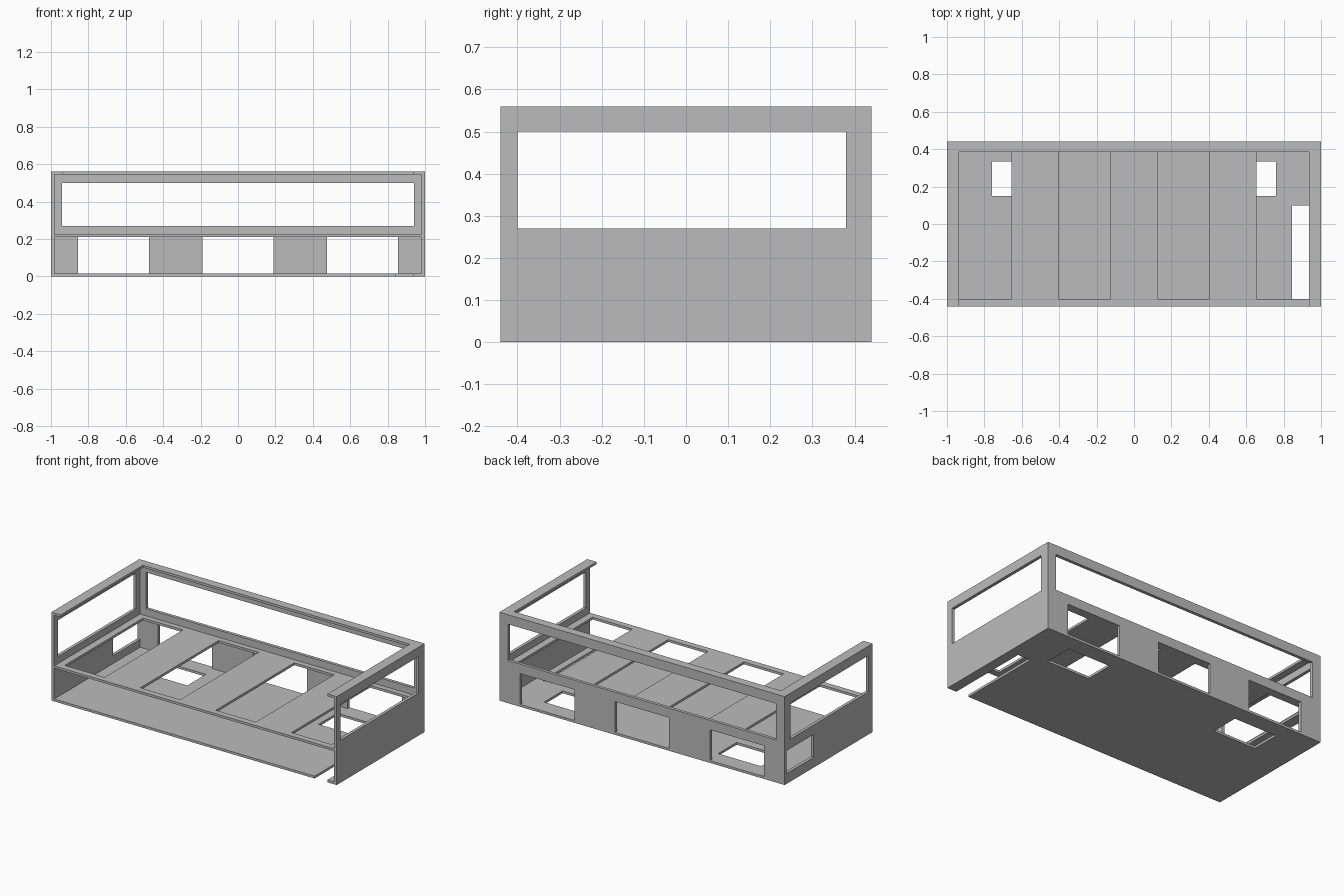
import bpy, bmesh
from mathutils import Vector

cube = bpy.data.objects.get("Cube")
if cube:
    bpy.data.objects.remove(cube, do_unlink=True)

grey = bpy.data.materials.new("plain grey")
grey.use_nodes = True
COLOUR = (0.5, 0.5, 0.5, 1)
grey.diffuse_color = COLOUR
grey.node_tree.nodes["Principled BSDF"].inputs["Base Color"].default_value = COLOUR

W, D, H, T = 1.0, 0.44, 0.56, 0.02   # half width, half depth, height, wall
IN = W - T                           # inner half width
BACK = D - T                         # inner face of the back wall
SHEET = 0.015                        # thickness of the horizontal boards


def board(name, u, v, holes, start, thick, axis):
    """Flat board with rectangular openings (u0, u1, v0, v1), facing one axis."""
    place = {"x": lambda a, b: (start, a, b),
             "y": lambda a, b: (a, start, b),
             "z": lambda a, b: (a, b, start)}[axis]
    us = sorted({c for r in [u] + [h[:2] for h in holes] for c in r if u[0] <= c <= u[1]})
    vs = sorted({c for r in [v] + [h[2:] for h in holes] for c in r if v[0] <= c <= v[1]})
    bm = bmesh.new()
    grid = {(a, b): bm.verts.new(place(a, b)) for a in us for b in vs}
    for a0, a1 in zip(us, us[1:]):
        for b0, b1 in zip(vs, vs[1:]):
            ca, cb = (a0 + a1) / 2, (b0 + b1) / 2
            if not any(h[0] < ca < h[1] and h[2] < cb < h[3] for h in holes):
                bm.faces.new([grid[a0, b0], grid[a1, b0], grid[a1, b1], grid[a0, b1]])
    bmesh.ops.delete(bm, geom=[p for p in bm.verts if not p.link_faces], context="VERTS")
    # Pull the sheet out to its thickness
    out = bmesh.ops.extrude_face_region(bm, geom=bm.faces[:], use_keep_orig=True)
    shift = Vector([thick if axis == k else 0 for k in "xyz"])
    bmesh.ops.translate(bm, vec=shift,
                        verts=[g for g in out["geom"] if isinstance(g, bmesh.types.BMVert)])
    bmesh.ops.recalc_face_normals(bm, faces=bm.faces[:])
    mesh = bpy.data.meshes.new(name)
    bm.to_mesh(mesh)
    bm.free()
    mesh.materials.append(grey)
    obj = bpy.data.objects.new(name, mesh)
    bpy.context.collection.objects.link(obj)
    return obj


# Back wall: one long window above, three openings below
window = (-0.94, 0.94, 0.27, 0.5)
lower = [(c - 0.19, c + 0.19, SHEET, 0.21) for c in (-0.665, 0, 0.665)]
board("back_wall", (-W, W), (0, H), [window] + lower, BACK, T, "y")

# Side walls: a window each, and a small hatch low in the right one
side_window = (-0.4, 0.38, 0.27, 0.5)
hatch = (0.15, BACK, 0.065, 0.21)
board("left_wall", (-D, BACK), (0, H), [side_window], IN, T, "x")
board("right_wall", (-D, BACK), (0, H), [side_window, hatch], -W, T, "x")

# Floor: two rear openings and a notch open to the front
vents = [(-0.76, -0.46, 0.15, 0.335), (0.46, 0.76, 0.15, 0.335)]
notch = (0.845, 0.935, -D, 0.1)
board("floor", (-IN, IN), (-D, BACK), vents + [notch], 0, SHEET, "z")

# Deck: four wide slots leaving three cross panels
slots = [(s * c - 0.14, s * c + 0.14, -0.4, 0.385) for s in (-1, 1) for c in (0.265, 0.795)]
board("deck", (-IN, IN), (-D, BACK), slots, 0.21, SHEET, "z")

# Top rim: flat inner ledge round three sides, open at the front
board("top_rim", (-IN, IN), (-D, BACK), [(-0.935, 0.935, -D, 0.385)], H - SHEET, SHEET, "z")
